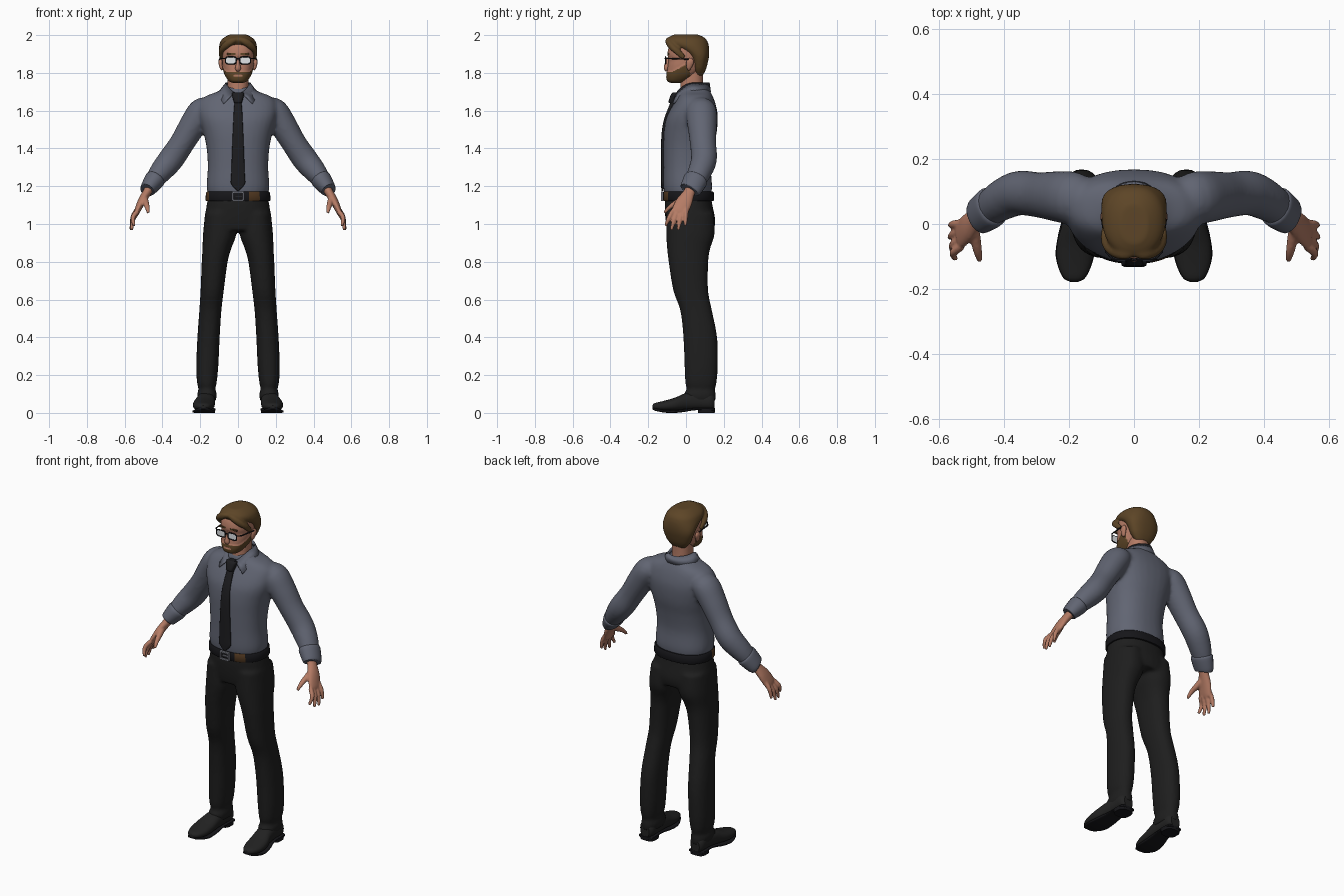
import bpy, bmesh, math
from mathutils import Vector

if "Cube" in bpy.data.objects:
    bpy.data.objects.remove(bpy.data.objects["Cube"])


def material(name, r, g, b):
    m = bpy.data.materials.new(name)
    m.use_nodes = True
    m.diffuse_color = (r, g, b, 1)
    m.node_tree.nodes["Principled BSDF"].inputs["Base Color"].default_value = (r, g, b, 1)
    return m


SHIRT = material("slate shirt", .12, .13, .17)
TROUSER = material("black trousers", .013, .013, .013)
SHOE = material("black leather", .016, .016, .016)
TIE = material("tie black", .012, .012, .014)
SKIN = material("skin", .46, .2, .13)
HAIR = material("brown hair", .11, .06, .02)
LENS = material("pale lens", .75, .78, .8)
FRAME = material("frame black", .008, .008, .01)
METAL = material("buckle grey", .25, .26, .3)
BROWN = material("brown belt leather", .08, .038, .014)


def spline(rows, steps):
    # Smooth interpolation through rows of numbers
    out = []
    for i in range(len(rows) - 1):
        a, b, c, d = (rows[max(i - 1, 0)], rows[i], rows[i + 1], rows[min(i + 2, len(rows) - 1)])
        for k in range(steps):
            t = k / steps
            out.append([q + .5 * t * (r - p + t * (2*p - 5*q + 4*r - s + t * (3*(q - r) + s - p)))
                        for p, q, r, s in zip(a, b, c, d)])
    return out + [list(rows[-1])]


def skin_rings(bm, rings):
    rings = [[bm.verts.new(p) for p in ring] for ring in rings]
    n = len(rings[0])
    for a, b in zip(rings, rings[1:]):
        for i in range(n):
            bm.faces.new((a[i], a[(i + 1) % n], b[(i + 1) % n], b[i]))
    bm.faces.new(rings[0][::-1])
    bm.faces.new(rings[-1])


def loft(bm, rows, axis="z", steps=4, n=32, power=2.3):
    # rows: position along the axis, centre x, half width, low and high edge
    rings = []
    for a, c, h, lo, hi in spline(rows, steps):
        ring = []
        for i in range(n):
            t = 2 * math.pi * i / n
            u, v = (math.copysign(abs(w) ** (2 / power), w) for w in (math.cos(t), math.sin(t)))
            x, w = c + h * u, (lo + hi) / 2 + (hi - lo) / 2 * v
            ring.append((x, w, a) if axis == "z" else (x, a, w))
        rings.append(ring)
    skin_rings(bm, rings)


def tube(bm, rows, side=1, steps=4, n=20):
    # rows: centre point, radius along depth, radius across
    pts = spline(rows, steps)
    rings = []
    for i, (x, y, z, ru, rv) in enumerate(pts):
        t = (Vector(pts[min(i + 1, len(pts) - 1)][:3]) - Vector(pts[max(i - 1, 0)][:3])).normalized()
        u = Vector((0, 1, 0))
        u = (u - u.dot(t) * t).normalized()
        v = t.cross(u)
        ring = []
        for k in range(n):
            a = 2 * math.pi * k / n
            p = Vector((x, y, z)) + u * ru * math.cos(a) + v * rv * math.sin(a)
            ring.append((p.x * side, p.y, p.z))
        rings.append(ring)
    skin_rings(bm, rings)


def finish(name, bm, mats, voxel=0, mirror=False, smooth=True):
    bmesh.ops.recalc_face_normals(bm, faces=bm.faces)
    me = bpy.data.meshes.new(name)
    bm.to_mesh(me)
    bm.free()
    ob = bpy.data.objects.new(name, me)
    bpy.context.collection.objects.link(ob)
    for m in mats:
        me.materials.append(m)
    for p in me.polygons:
        p.use_smooth = smooth and len(p.vertices) == 4
    if voxel:
        r = ob.modifiers.new("blend", "REMESH")
        r.mode, r.voxel_size, r.use_smooth_shade = "VOXEL", voxel, True
        s = ob.modifiers.new("soften", "SMOOTH")
        s.factor, s.iterations = .5, 4
    if mirror:
        ob.modifiers.new("mirror", "MIRROR")
    return ob


def box(name, centre, size, mat, mirror=False):
    bm = bmesh.new()
    bmesh.ops.create_cube(bm, size=1)
    for v in bm.verts:
        v.co = [c + p * s for c, p, s in zip(centre, v.co, size)]
    return finish(name, bm, [mat], mirror=mirror, smooth=False)


# Shirt: torso and sleeves blended together
bm = bmesh.new()
loft(bm, [(1.15, 0, .158, -.112, .132), (1.2, 0, .166, -.12, .138), (1.3, 0, .16, -.12, .132),
          (1.4, 0, .166, -.12, .145), (1.48, 0, .182, -.118, .162), (1.55, 0, .202, -.108, .168),
          (1.6, 0, .21, -.087, .165), (1.65, 0, .2, -.058, .152), (1.68, 0, .165, -.042, .14),
          (1.7, 0, .11, -.035, .13), (1.725, 0, .07, -.03, .115)])
for s in (1, -1):
    tube(bm, [(.15, .075, 1.605, .07, .06), (.19, .08, 1.595, .082, .074), (.238, .085, 1.525, .078, .072),
              (.295, .09, 1.43, .07, .066), (.355, .095, 1.342, .069, .068), (.41, .072, 1.275, .063, .06),
              (.45, .045, 1.222, .055, .046), (.474, .028, 1.187, .052, .038)], s)
finish("shirt", bm, [SHIRT], .011)

# Cuffs
bm = bmesh.new()
tube(bm, [(.434, .056, 1.243, .058, .05), (.442, .05, 1.232, .065, .054), (.476, .026, 1.186, .059, .043),
          (.481, .022, 1.179, .052, .036)])
finish("cuffs", bm, [SHIRT], mirror=True)

# Folded collar
bm = bmesh.new()
rows = []
for i in range(33):
    k = i / 32
    a, b = math.radians(14 + 332 * k), math.radians(48 + 264 * k)
    f, g = max(0, math.cos(a)), max(0, math.cos(b))
    top = 1.748 - .055 * f * f
    yb = .04 - (.165 if g else .092) * math.cos(b)
    rows.append([bm.verts.new(p) for p in (
        (.06 * math.sin(a), .033 - .085 * math.cos(a), top - .02),
        (.066 * math.sin(a), .035 - .09 * math.cos(a), top),
        (.105 * math.sin(b), yb, 1.7 - .062 * (g / .67) ** 1.5))])
for p, q in zip(rows, rows[1:]):
    for j in (0, 1):
        bm.faces.new((p[j], q[j], q[j + 1], p[j + 1]))
collar = finish("collar", bm, [SHIRT])
collar.modifiers.new("thickness", "SOLIDIFY").thickness = .007

# Tie blade and knot
bm = bmesh.new()
loft(bm, [(1.175, 0, .003, -.13, -.12), (1.212, 0, .036, -.132, -.115), (1.26, 0, .036, -.132, -.112),
          (1.45, 0, .029, -.131, -.11), (1.54, 0, .025, -.12, -.1), (1.6, 0, .022, -.1, -.075),
          (1.66, 0, .017, -.075, -.04)], n=20, power=4)
finish("tie_blade", bm, [TIE])
bm = bmesh.new()
loft(bm, [(1.64, 0, .02, -.088, -.05), (1.65, 0, .023, -.092, -.045), (1.685, 0, .032, -.08, -.035),
          (1.695, 0, .029, -.07, -.035)], n=20, power=3)
finish("tie_knot", bm, [TIE])

# Trousers: hips and legs blended together
bm = bmesh.new()
loft(bm, [(1.16, 0, .155, -.108, .13), (1.1, 0, .166, -.113, .14), (1.02, 0, .178, -.108, .155),
          (.965, 0, .178, -.098, .148)])
for s in (1, -1):
    loft(bm, [(z, s * (o + i) / 2, (o - i) / 2, f, b) for z, i, o, f, b in (
        (1.06, .01, .174, -.105, .145), (.95, .008, .185, -.105, .152), (.87, .036, .188, -.1, .128),
        (.8, .055, .192, -.092, .118), (.65, .075, .198, -.068, .117), (.54, .088, .205, -.03, .138),
        (.4, .097, .215, -.014, .165), (.25, .104, .221, -.008, .168), (.16, .113, .217, -.004, .162),
        (.125, .12, .208, .004, .153), (.1, .112, .217, -.012, .158), (.062, .117, .212, -.008, .155))])
finish("trousers", bm, [TROUSER], .011)

# Belt with brown strap sections
bm = bmesh.new()
loft(bm, [(1.122, 0, .169, -.119, .146), (1.128, 0, .172, -.123, .149), (1.166, 0, .17, -.122, .147),
          (1.172, 0, .164, -.118, .142)], steps=1, n=64)
for f in bm.faces:
    c = f.calc_center_median()
    if len(f.verts) == 4 and c.y < 0 and (.06 < c.x < .115 or c.x < -.155):
        f.material_index = 1
finish("belt", bm, [FRAME, BROWN])
for z in (1.125, 1.167):
    box("buckle_bar", (0, -.127, z), (.06, .012, .008), METAL)
box("buckle_side", (.027, -.127, 1.146), (.007, .012, .04), METAL, True)
box("buckle_pin", (.004, -.127, 1.146), (.035, .01, .006), METAL)

# Shoes, soles and heels
bm = bmesh.new()
loft(bm, [(-.178, .184, .01, .026, .04), (-.165, .184, .033, .018, .052), (-.12, .183, .053, .01, .063),
          (-.06, .18, .057, .01, .08), (0, .172, .05, .014, .105), (.07, .167, .046, .016, .115),
          (.13, .167, .044, .016, .11), (.152, .167, .028, .02, .09)], "y")
finish("shoes", bm, [SHOE], mirror=True)
bm = bmesh.new()
loft(bm, [(-.178, .184, .012, .02, .03), (-.162, .184, .037, .011, .024), (-.1, .182, .059, 0, .015),
          (-.03, .177, .056, .002, .018), (.05, .168, .045, .014, .026), (.14, .167, .046, .012, .026),
          (.153, .167, .03, .014, .026)], "y", power=4)
loft(bm, [(0, .167, .046, .064, .152), (.024, .167, .047, .062, .154)], steps=1, power=3)
finish("soles_and_heels", bm, [FRAME], mirror=True)

# Hands: palm, thumb and four fingers blended together
bm = bmesh.new()
tube(bm, [(.462, .032, 1.2, .03, .024), (.483, .016, 1.165, .031, .023), (.51, -.008, 1.12, .043, .021),
          (.533, -.032, 1.07, .045, .016), (.539, -.038, 1.055, .036, .011)])
tube(bm, [(.492, 0, 1.145, .016, .014), (.488, -.045, 1.115, .017, .016), (.481, -.085, 1.09, .012, .014),
          (.475, -.114, 1.06, .008, .008)])
for by, bz, tx, ty, tz in ((-.069, 1.07, .55, -.108, .99), (-.046, 1.066, .563, -.078, .968),
                           (-.021, 1.07, .568, -.042, .967), (.002, 1.083, .566, -.004, .99)):
    tube(bm, [(.53, by, bz, .012, .013), (.556, (by + ty) / 2, (bz + tz) / 2 + .005, .0125, .0125),
              (tx, ty, tz, .008, .008)])
finish("hands", bm, [SKIN], .0055, True)

# Head with a beard raised from the jaw
bm = bmesh.new()
loft(bm, [(1.75, 0, .025, -.08, -.03), (1.758, 0, .045, -.096, .0), (1.78, 0, .062, -.102, .04),
          (1.805, 0, .073, -.1, .07), (1.84, 0, .081, -.096, .09), (1.87, 0, .084, -.092, .1),
          (1.9, 0, .086, -.098, .1), (1.94, 0, .084, -.09, .1), (1.97, 0, .068, -.07, .09),
          (1.985, 0, .04, -.04, .06)], steps=6, n=80)
bm.normal_update()
bearded = set()
for f in bm.faces:
    c = f.calc_center_median()
    lips = abs(c.x) < .021 and abs(c.z - 1.786) < .006
    if c.z < 1.803 + .55 * max(0, c.y + .075) and c.y < .02 and not lips:
        f.material_index = 1
        bearded.update(f.verts)
for v in bearded:
    v.co += v.normal * .003
finish("head_and_beard", bm, [SKIN, HAIR])
bm = bmesh.new()
loft(bm, [(1.65, 0, .06, -.03, .1), (1.72, 0, .055, -.03, .09), (1.83, 0, .056, -.025, .09)])
finish("neck", bm, [SKIN])
bm = bmesh.new()
tube(bm, [(0, -.088, 1.882, .008, .006), (0, -.1, 1.85, .012, .01), (0, -.104, 1.823, .013, .015),
          (0, -.1, 1.81, .006, .008)])
finish("nose", bm, [SKIN])
bm = bmesh.new()
tube(bm, [(.084, .016, 1.815, .006, .005), (.088, .016, 1.83, .014, .01), (.093, .022, 1.86, .02, .011),
          (.092, .024, 1.878, .008, .006)])
finish("ears", bm, [SKIN], mirror=True)

# Hair: cap with two swept fringe locks
bm = bmesh.new()
loft(bm, [(1.785, 0, .045, .05, .088), (1.82, 0, .074, .035, .106), (1.87, 0, .094, .022, .119),
          (1.9, 0, .1, .0, .123), (1.925, 0, .101, -.04, .123), (1.948, 0, .099, -.085, .12),
          (1.972, 0, .09, -.1, .111), (1.99, 0, .07, -.09, .092), (2.004, 0, .042, -.06, .06)])
for s in (1, -1):
    tube(bm, [(.008, -.09, 1.978, .014, .012), (.035, -.092, 1.967, .018, .019), (.066, -.08, 1.945, .018, .02),
              (.088, -.05, 1.917, .018, .014), (.09, -.01, 1.88, .014, .009)], s)
finish("hair", bm, [HAIR], .007)

# Glasses and eyebrows
def wire(name, pts, cyclic):
    cu = bpy.data.curves.new(name, "CURVE")
    cu.dimensions, cu.bevel_depth, cu.bevel_resolution = "3D", .0035, 2
    sp = cu.splines.new("POLY")
    sp.points.add(len(pts) - 1)
    for p, co in zip(sp.points, pts):
        p.co = (*co, 1)
    sp.use_cyclic_u = cyclic
    cu.materials.append(FRAME)
    ob = bpy.data.objects.new(name, cu)
    bpy.context.collection.objects.link(ob)


rim = []
for i in range(24):
    u, v = math.cos(math.pi * i / 12), math.sin(math.pi * i / 12)
    rim.append((.038 + .028 * math.copysign(abs(u) ** .5, u), 1.866 + .019 * math.copysign(abs(v) ** .5, v)))
for s, side in ((1, "left"), (-1, "right")):
    wire(side + "_rim", [(s * x, -.108, z) for x, z in rim], True)
    wire(side + "_temple", [(s * .066, -.108, 1.876), (s * .086, -.085, 1.876), (s * .098, .015, 1.872)], False)
    bm = bmesh.new()
    plate = bm.faces.new([bm.verts.new((s * x, -.109, z)) for x, z in rim])
    ext = bmesh.ops.extrude_face_region(bm, geom=[plate])["geom"]
    bmesh.ops.translate(bm, vec=(0, .004, 0), verts=[g for g in ext if isinstance(g, bmesh.types.BMVert)])
    finish(side + "_lens", bm, [LENS], smooth=False)
wire("glasses_bridge", [(-.01, -.108, 1.873), (0, -.111, 1.876), (.01, -.108, 1.873)], False)
box("eyebrows", (.037, -.094, 1.9), (.045, .009, .008), HAIR, True)
